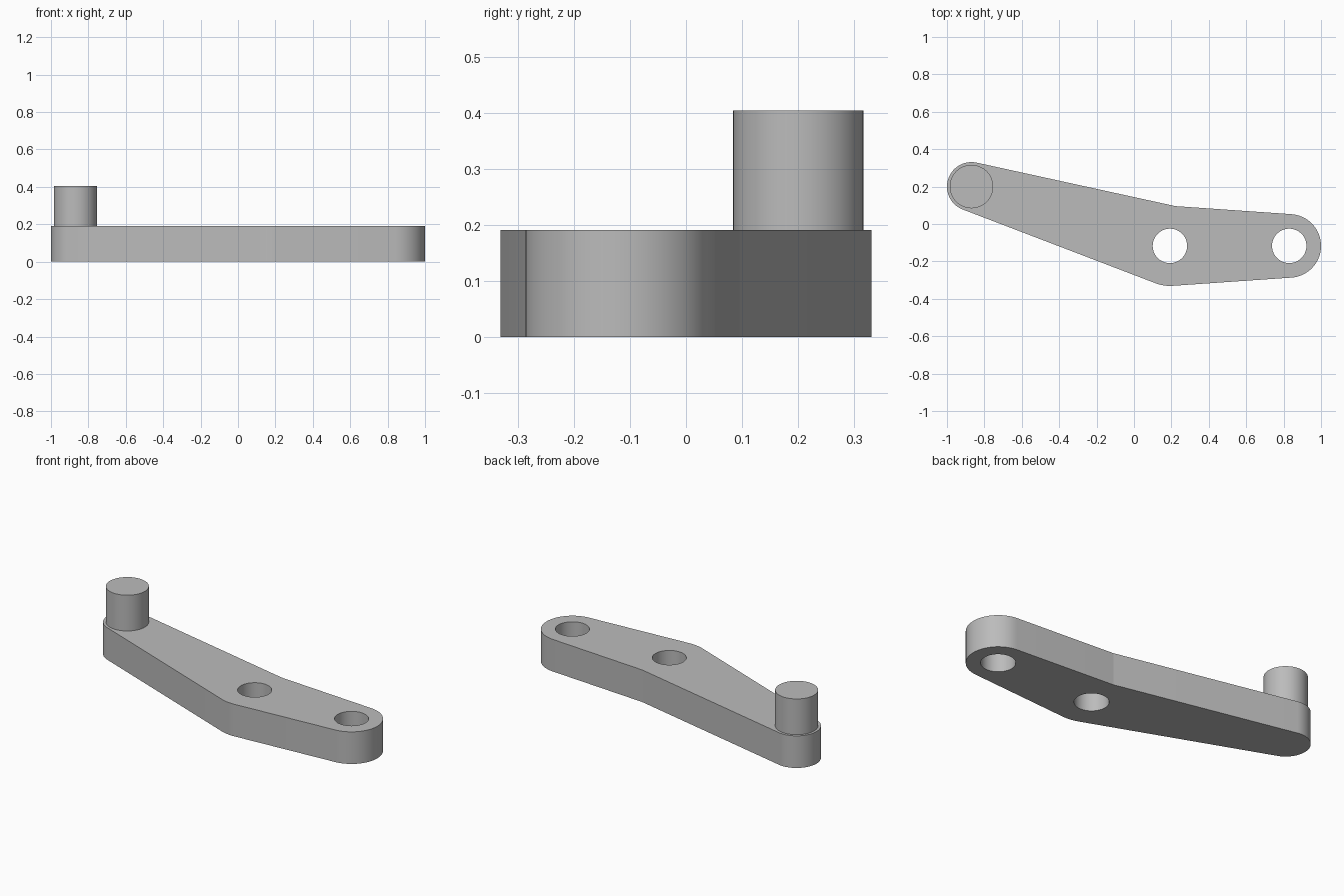
import bpy, bmesh
from math import acos, atan2, cos, sin, pi, radians
from mathutils import Vector
from mathutils.geometry import intersect_line_line_2d

cube = bpy.data.objects.get("Cube")
if cube:
    bpy.data.objects.remove(cube, do_unlink=True)

THICK, PIN_TOP = 0.191, 0.404
HOLE_R, PIN_R = 0.092, 0.116
STEP = radians(5)

# Boss centres and radii: pin end, elbow, far end
pin_c, pin_end_r = Vector((-0.869, 0.2)), 0.131
elbow_c, elbow_r = Vector((0.192, -0.117)), 0.214
far_c, far_r = Vector((0.83, -0.117)), 0.17

grey = bpy.data.materials.new("plain grey")
grey.use_nodes = True
colour = (0.5, 0.5, 0.5, 1)
grey.diffuse_color = colour
grey.node_tree.nodes["Principled BSDF"].inputs["Base Color"].default_value = colour


def on_circle(c, r, a):
    return c + Vector((cos(a), sin(a))) * r


def tangent_angles(c1, r1, c2, r2):
    """Normal angles of the upper and lower outer tangents from c1 to c2."""
    d = c2 - c1
    heading, spread = atan2(d.y, d.x), acos((r1 - r2) / d.length)
    return heading + spread, heading - spread


def arc(c, r, start, end):
    while end < start:
        end += 2 * pi
    n = max(2, round((end - start) / STEP))
    return [on_circle(c, r, start + (end - start) * i / n) for i in range(n + 1)]


def prism(name, outline, z0, z1):
    bm = bmesh.new()
    face = bm.faces.new([bm.verts.new((p.x, p.y, z0)) for p in outline])
    top = bmesh.ops.extrude_face_region(bm, geom=[face])["geom"]
    bmesh.ops.translate(bm, vec=(0, 0, z1 - z0),
                        verts=[v for v in top if isinstance(v, bmesh.types.BMVert)])
    bmesh.ops.recalc_face_normals(bm, faces=bm.faces)
    mesh = bpy.data.meshes.new(name)
    bm.to_mesh(mesh)
    bm.free()
    mesh.materials.append(grey)
    obj = bpy.data.objects.new(name, mesh)
    bpy.context.collection.objects.link(obj)
    return obj


def select_only(obj):
    bpy.ops.object.select_all(action="DESELECT")
    obj.select_set(True)
    bpy.context.view_layer.objects.active = obj


def disc(c, r):
    return arc(c, r, 0, 2 * pi)[:-1]


# Lever outline: three arcs joined by tangents, with a sharp inner corner on top
up1, low1 = tangent_angles(pin_c, pin_end_r, elbow_c, elbow_r)
up2, low2 = tangent_angles(elbow_c, elbow_r, far_c, far_r)
corner = intersect_line_line_2d(
    on_circle(pin_c, pin_end_r, up1), on_circle(elbow_c, elbow_r, up1) + Vector((0.1, -0.022)),
    on_circle(elbow_c, elbow_r, up2) - Vector((0.1, -0.007)), on_circle(far_c, far_r, up2))
outline = (arc(pin_c, pin_end_r, up1, low1) + arc(elbow_c, elbow_r, low1, low2)
           + arc(far_c, far_r, low2, up2) + [corner])
lever = prism("lever_arm", outline, 0, THICK)

# Two through holes
for c in (elbow_c, far_c):
    cutter = prism("hole_cutter", disc(c, HOLE_R), -0.1, THICK + 0.1)
    cutter.hide_render = True
    mod = lever.modifiers.new("hole", "BOOLEAN")
    mod.operation, mod.solver, mod.object = "DIFFERENCE", "EXACT", cutter
    select_only(lever)
    bpy.ops.object.modifier_apply(modifier=mod.name)
    bpy.data.objects.remove(cutter, do_unlink=True)

# Upright pin
pin = prism("pin", disc(pin_c, PIN_R), THICK, PIN_TOP)

for obj in (lever, pin):
    select_only(obj)
    bpy.ops.object.shade_smooth_by_angle(angle=radians(7))
